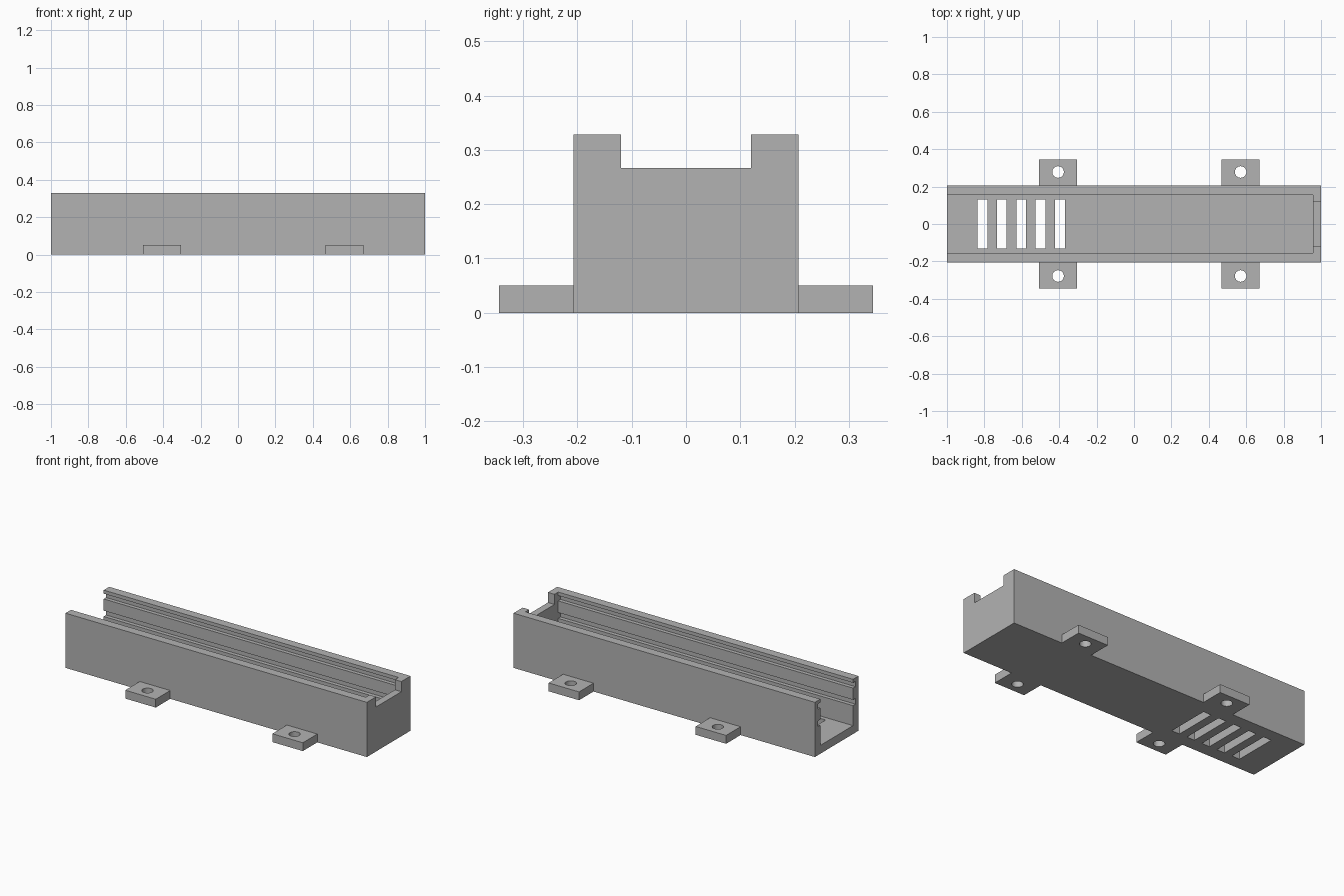
import bpy
import bmesh
from mathutils import Vector

old = bpy.data.objects.get("Cube")
if old:
    bpy.data.objects.remove(old, do_unlink=True)

grey = bpy.data.materials.new("plain grey")
grey.use_nodes = True
colour = (0.45, 0.45, 0.45, 1)
grey.diffuse_color = colour
grey.node_tree.nodes["Principled BSDF"].inputs["Base Color"].default_value = colour


def prism(name, points, direction):
    """Extrude a closed outline along a direction into a solid."""
    bm = bmesh.new()
    face = bm.faces.new([bm.verts.new(p) for p in points])
    moved = bmesh.ops.extrude_face_region(bm, geom=[face])["geom"]
    verts = [v for v in moved if isinstance(v, bmesh.types.BMVert)]
    bmesh.ops.translate(bm, verts=verts, vec=Vector(direction))
    bmesh.ops.recalc_face_normals(bm, faces=bm.faces)
    mesh = bpy.data.meshes.new(name)
    bm.to_mesh(mesh)
    bm.free()
    mesh.materials.append(grey)
    obj = bpy.data.objects.new(name, mesh)
    bpy.context.collection.objects.link(obj)
    return obj


def box(name, x0, x1, y0, y1, z0, z1):
    outline = [(x0, y0, z0), (x1, y0, z0), (x1, y1, z0), (x0, y1, z0)]
    return prism(name, outline, (0, 0, z1 - z0))


def cut(target, cutter):
    """Subtract the cutter, then discard it."""
    cutter.hide_render = True
    mod = target.modifiers.new("cut", 'BOOLEAN')
    mod.operation = 'DIFFERENCE'
    mod.solver = 'EXACT'
    mod.object = cutter
    bpy.context.view_layer.objects.active = target
    bpy.ops.object.modifier_apply(modifier=mod.name)
    bpy.data.objects.remove(cutter, do_unlink=True)


HALF_WIDTH, HEIGHT, FLOOR = 0.207, 0.328, 0.05
INNER, GROOVE = 0.155, 0.178

# Housing with a channel that is open at one end and grooved along both walls
housing = box("housing", -1, 1, -HALF_WIDTH, HALF_WIDTH, 0, HEIGHT)
side = [(INNER, FLOOR), (INNER, 0.17), (GROOVE, 0.17), (GROOVE, 0.205),
        (INNER, 0.205), (INNER, 0.275), (GROOVE, 0.275), (GROOVE, 0.307),
        (INNER, 0.307), (INNER, 0.4)]
outline = side + [(-y, z) for y, z in reversed(side)]
cut(housing, prism("channel_cutter", [(-1.1, y, z) for y, z in outline],
                   (2.057, 0, 0)))

# Notch in the top of the closed end
cut(housing, box("notch_cutter", 0.9, 1.1, -0.12, 0.12, 0.267, 0.5))

# Vent slots through the floor
for i in range(5):
    x = -0.81 + 0.1035 * i
    cut(housing, box("vent_cutter", x - 0.026, x + 0.026, -0.13, 0.13, -0.1, 0.1))

# Mounting tabs with screw holes
for end, x in (("right", -0.406), ("left", 0.57)):
    for face, s in (("front", -1), ("back", 1)):
        y0, y1 = sorted((s * HALF_WIDTH, s * 0.344))
        tab = box(f"{face}_{end}_mounting_tab", x - 0.101, x + 0.101,
                  y0, y1, 0, FLOOR)
        bpy.ops.mesh.primitive_cylinder_add(vertices=32, radius=0.031, depth=0.3,
                                            location=(x, s * 0.278, 0))
        hole = bpy.context.object
        hole.data.materials.append(grey)
        cut(tab, hole)
        bpy.ops.object.select_all(action='DESELECT')
        tab.select_set(True)
        bpy.ops.object.shade_smooth_by_angle()
